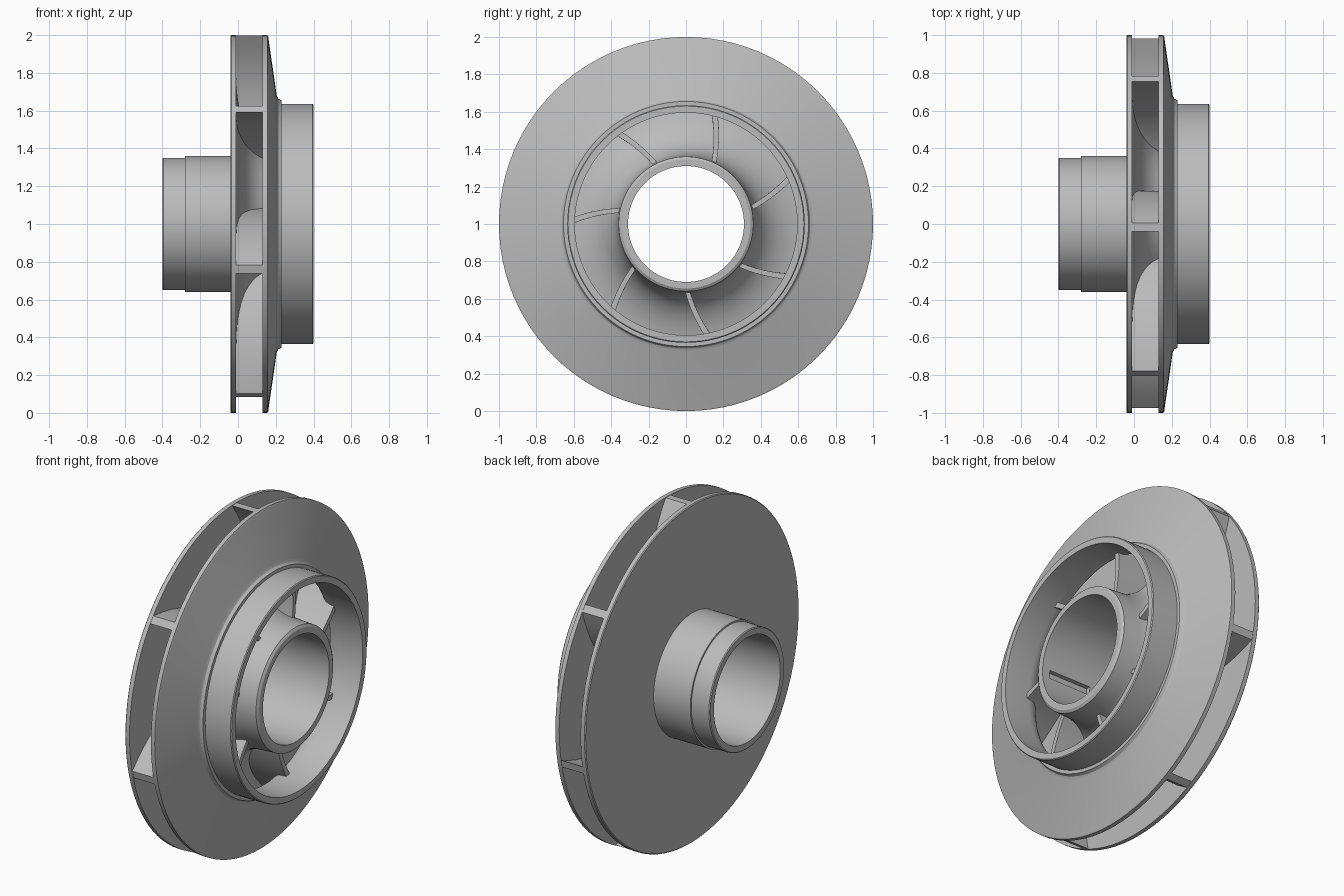
import bpy
import bmesh
from math import cos, sin, pi, radians
from mathutils import Vector
from mathutils.geometry import interpolate_bezier

cube = bpy.data.objects.get("Cube")
if cube:
    bpy.data.objects.remove(cube)

SEGMENTS = 96
BLADES = 7
AXIS_HEIGHT = 1.0

metal = bpy.data.materials.new("grey_metal")
metal.use_nodes = True
GREY = (0.5, 0.5, 0.5, 1)
metal.diffuse_color = GREY
metal.node_tree.nodes["Principled BSDF"].inputs["Base Color"].default_value = GREY


def polar(x, r, a):
    """Point at axial position x, radius r and angle a about the shaft."""
    return Vector((x, r * cos(a), AXIS_HEIGHT + r * sin(a)))


def make_object(name, bm):
    bmesh.ops.recalc_face_normals(bm, faces=bm.faces)
    mesh = bpy.data.meshes.new(name)
    bm.to_mesh(mesh)
    bm.free()
    mesh.materials.append(metal)
    obj = bpy.data.objects.new(name, mesh)
    bpy.context.collection.objects.link(obj)
    return obj


def select_only(obj):
    bpy.ops.object.select_all(action='DESELECT')
    obj.select_set(True)
    bpy.context.view_layer.objects.active = obj


def smooth(obj):
    select_only(obj)
    bpy.ops.object.shade_smooth_by_angle(angle=radians(30))


def skin(bm, rings, wrap):
    """Join closed rings of points with quads, end to end or capped."""
    rows = [[bm.verts.new(p) for p in ring] for ring in rings]
    n = len(rows[0])
    following = rows[1:] + rows[:1] if wrap else rows[1:]
    for a, b in zip(rows, following):
        for j in range(n):
            k = (j + 1) % n
            bm.faces.new((a[j], a[k], b[k], b[j]))
    if not wrap:
        bm.faces.new(rows[0])
        bm.faces.new(rows[-1])


def lathe(name, profile):
    """Turn a closed (x, radius) profile about the shaft."""
    bm = bmesh.new()
    skin(bm, [[polar(x, r, 2 * pi * i / SEGMENTS) for x, r in profile]
              for i in range(SEGMENTS)], True)
    return make_object(name, bm)


def bezier(points, count):
    p = [Vector((x, r, 0)) for x, r in points]
    return [(v.x, v.y) for v in interpolate_bezier(*p, count)]


# Flow surfaces of the hub and the shroud, from eye to rim
hub_flow = bezier([(.27, .365), (.09, .37), (-.01, .50), (-.01, .80)], 14)
shroud_flow = bezier([(.24, .595), (.15, .60), (.13, .66), (.13, .80)], 14)

# Hub sleeve and back plate
hub = lathe("hub_and_back_plate",
            [(-.40, .31), (-.40, .345), (-.395, .35), (-.28, .35), (-.28, .36),
             (-.04, .36), (-.04, .995), (-.035, 1), (-.01, 1)]
            + hub_flow[::-1]
            + [(.37, .36), (.38, .345), (.38, .31)])

# Keyway slot in the bore
bm = bmesh.new()
bmesh.ops.create_cube(bm, size=1)
for v in bm.verts:
    v.co = Vector((.19 + v.co.x * .28, -.31 + v.co.y * .05, AXIS_HEIGHT + v.co.z * .05))
cutter = make_object("keyway_cutter", bm)
cutter.hide_render = True
cut = hub.modifiers.new("keyway", 'BOOLEAN')
cut.operation = 'DIFFERENCE'
cut.solver = 'EXACT'
cut.object = cutter
select_only(hub)
bpy.ops.object.modifier_apply(modifier=cut.name)
bpy.data.objects.remove(cutter)
smooth(hub)

# Front shroud with eye ring
shroud = lathe("front_shroud",
               shroud_flow
               + [(.13, 1), (.155, 1), (.16, .99), (.205, .68), (.214, .664),
                  (.23, .655), (.23, .635), (.395, .635), (.40, .63), (.40, .595)])
smooth(shroud)

# Backward-swept blades between the two flow surfaces
SPAN = 6
SINK = .01
rim = [.86, .93, .998]
hub_edge = [(x - SINK, r - SINK) for x, r in hub_flow + [(-.01, r) for r in rim[:2]]]
shroud_edge = [(x + SINK, r + SINK) for x, r in shroud_flow + [(.13, r) for r in rim[:2]]]
hub_edge.append((-.01 - SINK, rim[2]))
shroud_edge.append((.13 + SINK, rim[2]))


def blade_ring(h, s, base):
    sides = ([], [])
    for j in range(SPAN + 1):
        t = j / SPAN
        x = h[0] + (s[0] - h[0]) * t
        r = h[1] + (s[1] - h[1]) * t
        angle = base - radians(40) * (1 - r)
        half = (.015 + .03 * r) / (2 * r)
        sides[0].append(polar(x, r, angle + half))
        sides[1].append(polar(x, r, angle - half))
    return sides[0] + sides[1][::-1]


for i in range(BLADES):
    base = radians(91.1) + 2 * pi * i / BLADES
    bm = bmesh.new()
    skin(bm, [blade_ring(h, s, base) for h, s in zip(hub_edge, shroud_edge)], False)
    smooth(make_object(f"blade_{i + 1}", bm))
